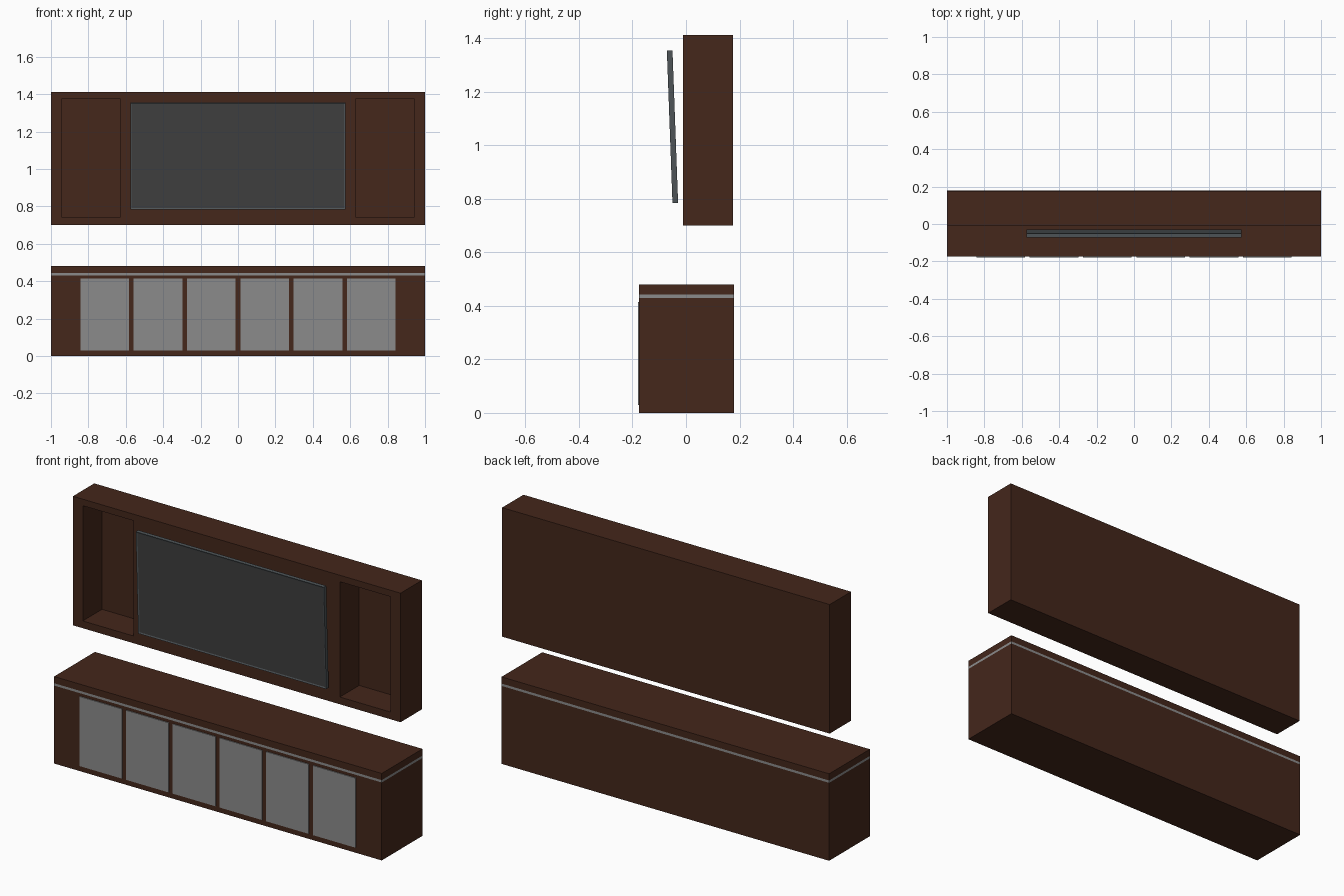
import bpy, bmesh, math
from mathutils import Vector

if "Cube" in bpy.data.objects:
    bpy.data.objects.remove(bpy.data.objects["Cube"])


def material(name, r, g, b):
    m = bpy.data.materials.new(name)
    m.diffuse_color = (r, g, b, 1)
    m.use_nodes = True
    m.node_tree.nodes["Principled BSDF"].inputs["Base Color"].default_value = m.diffuse_color
    return m


WOOD = material("dark_wood", 0.058, 0.020, 0.011)
GREY = material("grey_panel", 0.26, 0.26, 0.26)
FRAME = material("frame_grey", 0.075, 0.088, 0.095)
SCREEN = material("screen_grey", 0.05, 0.05, 0.05)


def finish(name, bm, *mats):
    me = bpy.data.meshes.new(name)
    bm.to_mesh(me)
    bm.free()
    for m in mats:
        me.materials.append(m)
    ob = bpy.data.objects.new(name, me)
    bpy.context.collection.objects.link(ob)
    return ob


def box_bm(x, y, z):
    bm = bmesh.new()
    bmesh.ops.create_cube(bm, size=1)
    bmesh.ops.scale(bm, vec=(x[1] - x[0], y[1] - y[0], z[1] - z[0]), verts=bm.verts)
    bmesh.ops.translate(bm, vec=(sum(x) / 2, sum(y) / 2, sum(z) / 2), verts=bm.verts)
    return bm


def box(name, x, y, z, mat):
    return finish(name, box_bm(x, y, z), mat)


# Lower cabinet: body, grey trim band and top board
X, Y = (-1, 1), (-0.175, 0.18)
box("cabinet_body", X, Y, (0, 0.43), WOOD)
box("cabinet_trim", X, Y, (0.43, 0.443), GREY)
box("cabinet_top", X, Y, (0.443, 0.48), WOOD)

# Six door panels
for i in range(6):
    cx = (i - 2.5) * 0.285
    box(f"door_{i + 1}", (cx - 0.13, cx + 0.13), (-0.18, -0.17), (0.03, 0.414), GREY)

# Upper wall unit with a recessed niche at each end
FY, BY, NY = -0.011, 0.175, 0.157
unit = box("wall_unit", (-1, 1), (FY, BY), (0.70, 1.412), WOOD)
for side in (-1, 1):
    xs = sorted((side * 0.63, side * 0.94))
    cutter = box("niche_cutter", xs, (FY - 0.1, NY), (0.74, 1.376), WOOD)
    cutter.hide_render = True
    cutter.hide_set(True)
    mod = unit.modifiers.new("niche", 'BOOLEAN')
    mod.object = cutter
    mod.solver = 'EXACT'
# Bake the niches and drop the cutters
bpy.context.view_layer.objects.active = unit
for mod in list(unit.modifiers):
    bpy.ops.object.modifier_apply(modifier=mod.name)
for ob in [o for o in bpy.data.objects if o.name.startswith("niche_cutter")]:
    bpy.data.objects.remove(ob)

# Television: thin slab with an inset screen, tilted forward
bm = box_bm((-0.574, 0.574), (-0.0105, 0.0105), (-0.285, 0.285))
bm.normal_update()
front = next(f for f in bm.faces if f.normal.y < -0.9)
bmesh.ops.inset_region(bm, faces=[front], thickness=0.011)
bmesh.ops.translate(bm, vec=(0, 0.003, 0), verts=front.verts)
front.material_index = 1
tv = finish("television", bm, FRAME, SCREEN)
tv.location = Vector((0, -0.0505, 1.069))
tv.rotation_euler.x = math.radians(2.1)
